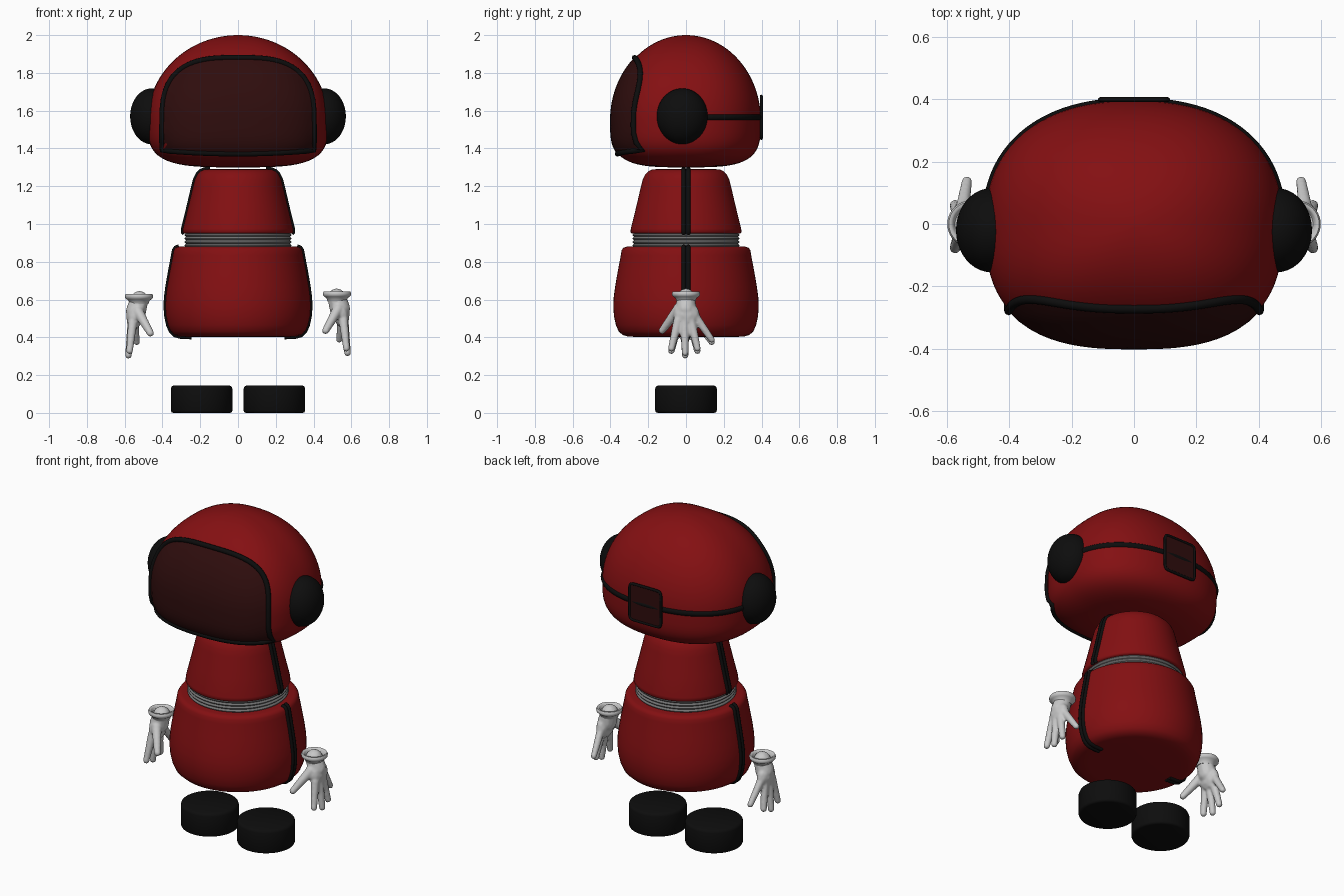
import bpy, bmesh, math
from mathutils import Vector, Matrix

cube = bpy.data.objects.get("Cube")
if cube:
    bpy.data.objects.remove(cube, do_unlink=True)


def material(name, r, g, b):
    m = bpy.data.materials.new(name)
    m.use_nodes = True
    m.diffuse_color = (r, g, b, 1)
    bsdf = m.node_tree.nodes["Principled BSDF"]
    bsdf.inputs["Base Color"].default_value = (r, g, b, 1)
    bsdf.inputs["Roughness"].default_value = 0.6
    return m


RED = material("deep_red", 0.23, 0.005, 0.006)
DARK_RED = material("dark_visor_red", 0.028, 0.004, 0.004)
BLACK = material("black", 0.004, 0.004, 0.004)
GREY = material("belt_grey", 0.17, 0.17, 0.17)
WHITE = material("glove_white", 0.58, 0.58, 0.58)


def add_mesh(name, bm, mat, angle=40):
    bmesh.ops.recalc_face_normals(bm, faces=bm.faces)
    mesh = bpy.data.meshes.new(name)
    bm.to_mesh(mesh)
    bm.free()
    mesh.materials.append(mat)
    ob = bpy.data.objects.new(name, mesh)
    bpy.context.collection.objects.link(ob)
    for other in bpy.context.selected_objects:
        other.select_set(False)
    ob.select_set(True)
    bpy.context.view_layer.objects.active = ob
    bpy.ops.object.shade_smooth_by_angle(angle=math.radians(angle))
    return ob


def loft(name, rings, mat, angle=40):
    """Skin a stack of closed rings and cap both ends."""
    bm = bmesh.new()
    loops = [[bm.verts.new(p) for p in ring] for ring in rings]
    count = len(loops[0])
    for a, b in zip(loops, loops[1:]):
        for i in range(count):
            j = (i + 1) % count
            bm.faces.new((a[i], a[j], b[j], b[i]))
    bm.faces.new(loops[0])
    bm.faces.new(loops[-1])
    return add_mesh(name, bm, mat, angle)


def lathe(name, profile, mat, x=0, y=0, angle=40, segments=64):
    turns = [math.tau * i / segments for i in range(segments)]
    rings = [[(x + r * math.cos(t), y + r * math.sin(t), z) for t in turns]
             for r, z in profile]
    return loft(name, rings, mat, angle)


def cord(name, points, radius, mat, cyclic=False):
    curve = bpy.data.curves.new(name, "CURVE")
    curve.dimensions = "3D"
    curve.bevel_depth = radius
    curve.bevel_resolution = 2
    curve.use_fill_caps = True
    spline = curve.splines.new("POLY")
    spline.points.add(len(points) - 1)
    for sp, p in zip(spline.points, points):
        sp.co = (*p, 1)
    spline.use_cyclic_u = cyclic
    curve.materials.append(mat)
    ob = bpy.data.objects.new(name, curve)
    bpy.context.collection.objects.link(ob)
    return ob


def power(v, e):
    return math.copysign(abs(v) ** e, v)


# Helmet: rounded shell, fuller at the front than at the back
HX, HY, MID, UP, DOWN, LOW = 0.478, 0.396, 1.55, 0.45, 0.25, 3.6
FRONT, BACK = 2.7, 2.3


def head_scale(z):
    if z > MID:
        return math.sqrt(1 - ((z - MID) / UP) ** 2)
    return (1 - ((MID - z) / DOWN) ** LOW) ** (1 / LOW)


def head_y(x, z):
    f = head_scale(z)
    return -HY * f * (1 - min(1, abs(x / (HX * f))) ** FRONT) ** (1 / FRONT)


def head_ring(f, z, grow=0.0, start=0.0, end=math.tau, steps=80):
    ring = []
    for i in range(steps):
        t = start + (end - start) * i / steps
        e = 2 / (BACK if math.sin(t) > 0 else FRONT)
        ring.append(((HX * f + grow) * power(math.cos(t), e),
                     (HY * f + grow) * power(math.sin(t), e), z))
    return ring


rings = []
for i in range(-19, 24):
    t = math.pi / 2 * i / (24 if i > 0 else 20)
    c, s = math.cos(t), math.sin(t)
    if i < 0:
        c, s = c ** (2 / LOW), -(-s) ** (2 / LOW)
    rings.append(head_ring(c, MID + s * (UP if i > 0 else DOWN)))
rings.append(head_ring(0.01, MID + UP))
loft("helmet", rings, RED, 60)


# Curved panels with a raised rim
def panel(name, outline, centre, depth, rim, lift):
    bm = bmesh.new()
    loops = []
    for k in range(1, 13):
        pts = [(x * k / 12, centre + (z - centre) * k / 12) for x, z in outline]
        loops.append([bm.verts.new((x, depth(x, z) + lift, z)) for x, z in pts])
    n = len(outline)
    for a, b in zip(loops, loops[1:]):
        for i in range(n):
            bm.faces.new((a[i], a[(i + 1) % n], b[(i + 1) % n], b[i]))
    bm.faces.new(loops[0])
    bm.normal_update()
    add_mesh(name, bm, DARK_RED, 60)
    edge = [(x, depth(x, z) + lift / 2, z) for x, z in outline]
    cord(name + "_rim", edge, rim, BLACK, True)


W = 0.402
outline = [(W * power(math.cos(math.pi * i / 40), 2 / 3),
            1.52 + 0.36 * math.sin(math.pi * i / 40) ** (2 / 3)) for i in range(41)]
outline += [(-W, 1.48), (-W, 1.43)]
outline += [(W * u / 10, 1.372 + 0.018 * (u / 10) ** 2) for u in range(-10, 11)]
outline += [(W, 1.43), (W, 1.48)]
panel("visor", outline, 1.6, head_y, 0.015, -0.006)

square = [(0.108 * power(math.cos(t), 0.2), 1.565 + 0.112 * power(math.sin(t), 0.2))
          for t in [math.tau * i / 48 for i in range(48)]]
panel("back_patch", square, 1.565, lambda x, z: 0.397, 0.008, 0.004)

# Strap around the back and ear cups
cord("back_strap", head_ring(1, 1.565, -0.011, 0.1, math.pi - 0.1, 60), 0.02, BLACK)
for side, label in ((1, "left"), (-1, "right")):
    bm = bmesh.new()
    bmesh.ops.create_uvsphere(bm, u_segments=40, v_segments=24, radius=1)
    bmesh.ops.transform(bm, verts=bm.verts, matrix=Matrix.Translation(
        (side * 0.457, -0.02, 1.57)) @ Matrix.Diagonal((0.114, 0.135, 0.148, 1)))
    add_mesh(label + "_ear_cup", bm, BLACK, 60)

# Torso in two sections with a ribbed belt between
upper = [(0.27, 0.948), (0.287, 0.95), (0.294, 0.958), (0.292, 0.975), (0.265, 1.085),
         (0.238, 1.2), (0.229, 1.235), (0.216, 1.262), (0.2, 1.279), (0.18, 1.288),
         (0.15, 1.291)]
lower = [(0.25, 0.402), (0.305, 0.404), (0.335, 0.412), (0.357, 0.432), (0.371, 0.465),
         (0.381, 0.51), (0.385, 0.56), (0.383, 0.61), (0.375, 0.67), (0.362, 0.745),
         (0.345, 0.835), (0.341, 0.86), (0.332, 0.874), (0.315, 0.88), (0.26, 0.88)]
lathe("upper_torso", upper, RED, angle=50)
lathe("lower_torso", lower, RED, angle=50)
belt = [(0.274 + 0.009 * abs(math.sin(math.pi * i / 6)), 0.876 + 0.076 * i / 24)
        for i in range(25)]
lathe("belt", belt, GREY, angle=30)

# Twin piping down both sides of the torso
for side, label in ((1, "left"), (-1, "right")):
    for part, profile in (("upper", upper[1:]), ("lower", lower[:-1])):
        for y in (-0.0125, 0.0125):
            cord(f"{label}_{part}_piping", [(side * (r - 0.003), y, z) for r, z in profile],
                 0.0125, BLACK)

# Feet: short drums with softened edges
for side, label in ((1, "left"), (-1, "right")):
    foot = [(0.15, 0), (0.159, 0.003), (0.163, 0.012), (0.163, 0.128),
            (0.159, 0.139), (0.148, 0.145)]
    lathe(label + "_foot", foot, BLACK, x=side * 0.193, angle=50)

# Gloves: digits and palm blended into one skin, with an open rolled cuff
DIGITS = [  # base, tip, base radius, tip radius
    ((0.558, -0.042, 0.49), (0.574, -0.077, 0.342), 0.026, 0.019),
    ((0.562, -0.008, 0.48), (0.58, -0.004, 0.318), 0.026, 0.019),
    ((0.56, 0.028, 0.485), (0.574, 0.06, 0.342), 0.025, 0.019),
    ((0.55, 0.05, 0.51), (0.536, 0.136, 0.388), 0.024, 0.018),
    ((0.53, -0.04, 0.55), (0.464, -0.126, 0.436), 0.03, 0.02),
    ((0.522, 0, 0.61), (0.54, 0, 0.55), 0.05, 0.056)]


def ball(bm, centre, radii):
    matrix = Matrix.Translation(centre) @ Matrix.Diagonal((*radii, 1))
    bmesh.ops.create_icosphere(bm, subdivisions=2, radius=1, matrix=matrix)


for side, label, drop in ((1, "left", 0), (-1, "right", -0.013)):
    flip = Vector((side, 1, 1))
    shift = Vector((0, 0, drop))
    bm = bmesh.new()
    for base, tip, r0, r1 in DIGITS:
        for k in range(13):
            p = Vector(base).lerp(Vector(tip), k / 12) * flip + shift
            ball(bm, p, [r0 + (r1 - r0) * k / 12] * 3)
    ball(bm, Vector((0.55, 0.003, 0.52)) * flip + shift, (0.042, 0.071, 0.07))
    glove = add_mesh(label + "_glove", bm, WHITE, 180)
    remesh = glove.modifiers.new("blend", "REMESH")
    remesh.mode = "VOXEL"
    remesh.voxel_size = 0.007
    remesh.use_smooth_shade = True
    soften = glove.modifiers.new("soften", "SMOOTH")
    soften.iterations = 4
    cuff = [(0.05, 0.59), (0.056, 0.608), (0.067, 0.615), (0.074, 0.623), (0.075, 0.634),
            (0.07, 0.643), (0.062, 0.643), (0.056, 0.636), (0.05, 0.622)]
    lathe(label + "_cuff", [(r, z + drop) for r, z in cuff], WHITE,
          x=side * 0.524, angle=60, segments=40)
